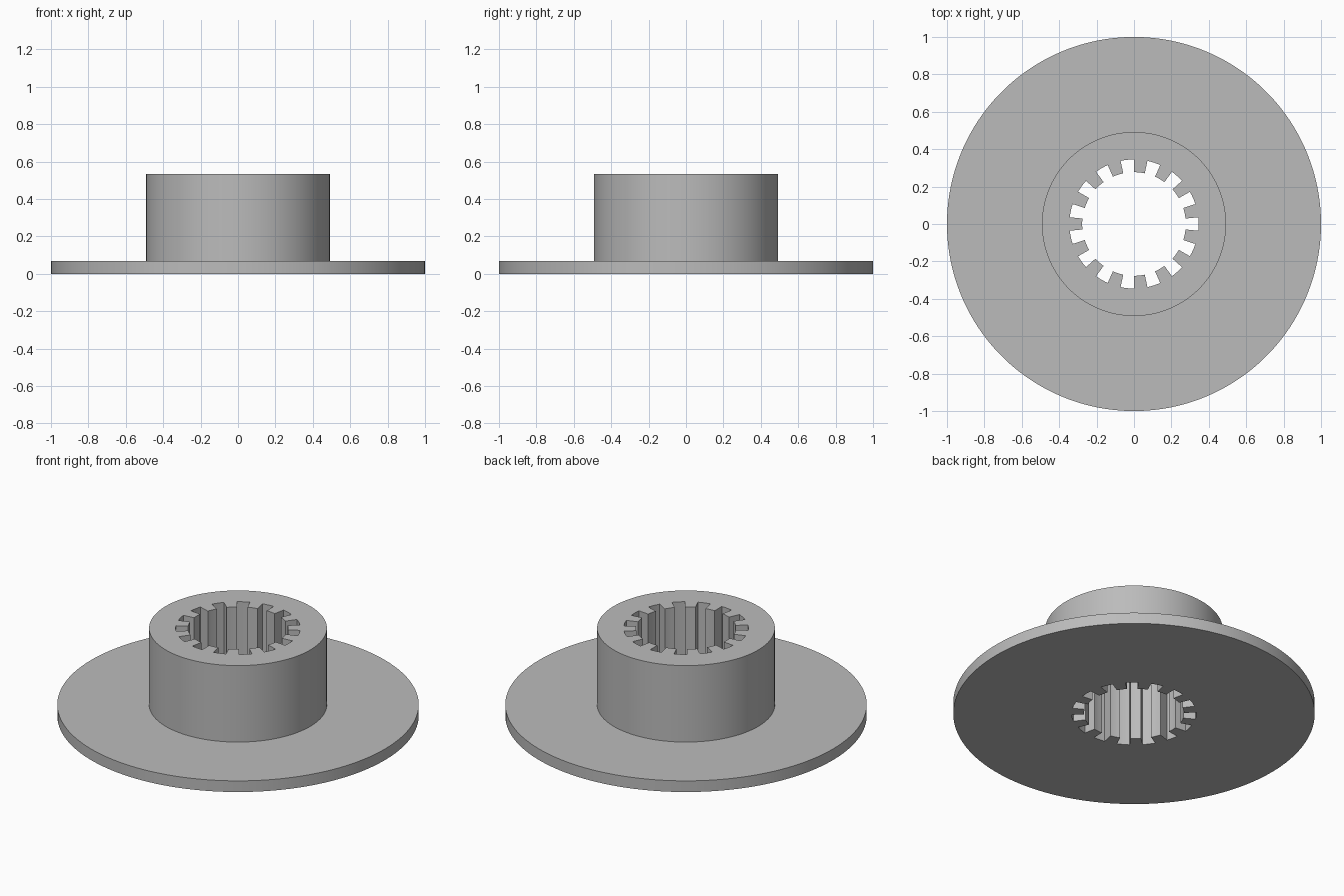
import bpy
import bmesh
from math import cos, sin, radians

old = bpy.data.objects.get("Cube")
if old:
    bpy.data.objects.remove(old, do_unlink=True)

FLANGE_R, HUB_R = 1.0, 0.492
FLANGE_Z, HUB_Z = 0.068, 0.535
TOOTH_R, SLOT_R = 0.277, 0.345
SLOTS, ARC = 15, 4          # spline slots, segments along each arc

steel = bpy.data.materials.new("plain_grey")
steel.use_nodes = True
grey = (0.5, 0.5, 0.5, 1.0)
steel.diffuse_color = grey
steel.node_tree.nodes["Principled BSDF"].inputs["Base Color"].default_value = grey

# Splined bore outline: alternating slot and tooth arcs with radial walls
half = 180 / SLOTS
bore = []
for k in range(2 * SLOTS):
    r = TOOTH_R if k % 2 else SLOT_R
    for j in range(ARC + 1):
        a = radians(half * (k - 0.5 + j / ARC))
        bore.append((r * cos(a), r * sin(a)))
count = len(bore)


def circle(r):
    """Round outline with one point for each bore point."""
    step = 360 / count
    angles = [radians(step * (i + 0.5) - half / 2) for i in range(count)]
    return [(r * cos(a), r * sin(a)) for a in angles]


# Closed loop of outlines: bore, underside, flange rim, hub wall, hub top
outlines = [
    (bore, 0),
    (circle(FLANGE_R), 0),
    (circle(FLANGE_R), FLANGE_Z),
    (circle(HUB_R), FLANGE_Z),
    (circle(HUB_R), HUB_Z),
    (bore, HUB_Z),
]
bm = bmesh.new()
rings = [[bm.verts.new((x, y, z)) for x, y in pts] for pts, z in outlines]
for n, ring in enumerate(rings):
    upper = rings[(n + 1) % len(rings)]
    for i in range(count):
        j = (i + 1) % count
        bm.faces.new((ring[i], ring[j], upper[j], upper[i]))
bmesh.ops.recalc_face_normals(bm, faces=bm.faces)

mesh = bpy.data.meshes.new("flanged_spline_hub")
bm.to_mesh(mesh)
bm.free()
mesh.materials.append(steel)
hub = bpy.data.objects.new("flanged_spline_hub", mesh)
bpy.context.collection.objects.link(hub)

# Smooth round walls, sharp rims and spline corners
bpy.ops.object.select_all(action="DESELECT")
hub.select_set(True)
bpy.context.view_layer.objects.active = hub
bpy.ops.object.shade_smooth_by_angle(angle=radians(30))
